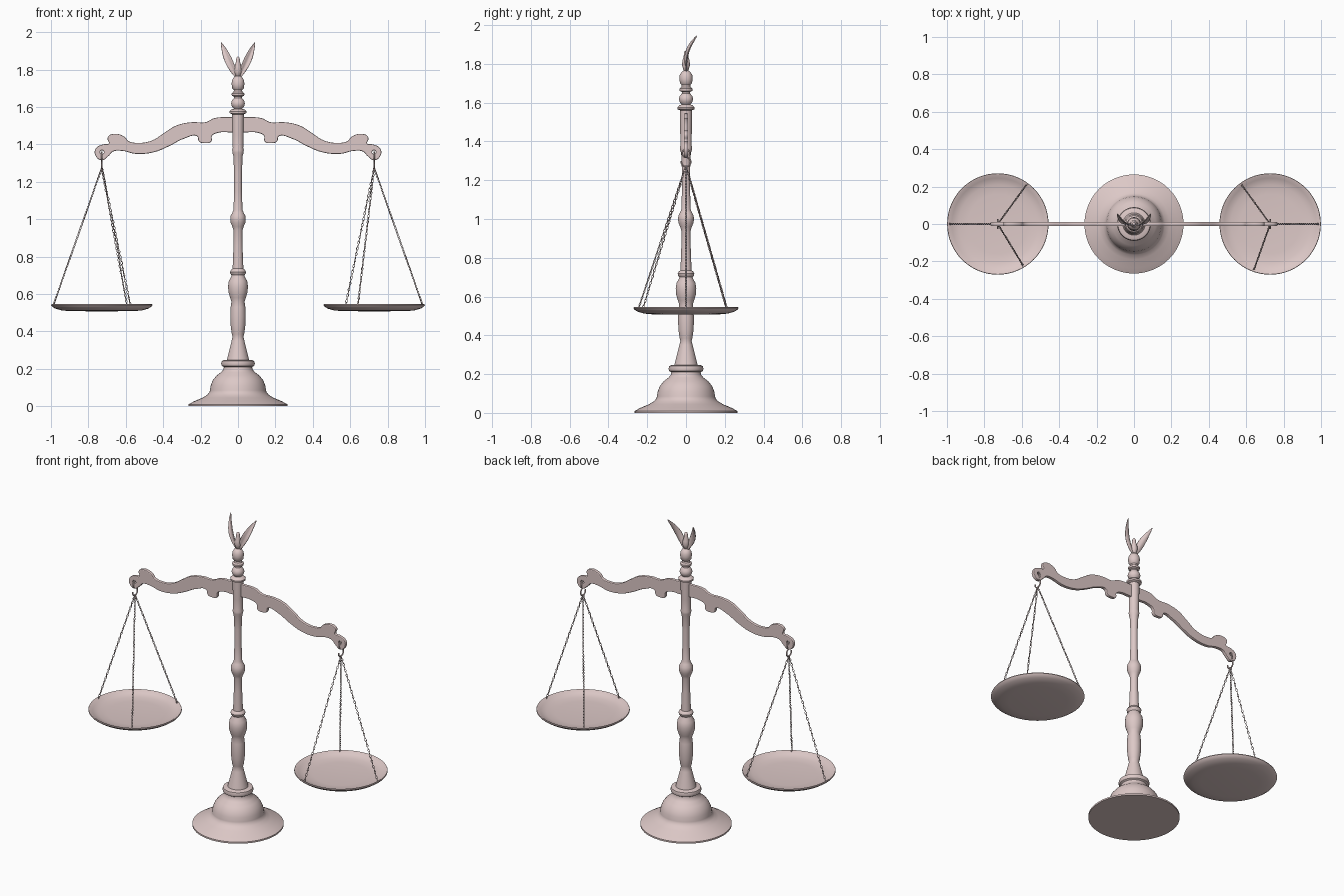
import bpy, bmesh, math
from mathutils import Vector, Matrix

if "Cube" in bpy.data.objects:
    bpy.data.objects.remove(bpy.data.objects["Cube"])

mat = bpy.data.materials.new("rose_metal")
mat.diffuse_color = (0.72, 0.58, 0.57, 1)
mat.use_nodes = True
mat.node_tree.nodes["Principled BSDF"].inputs["Base Color"].default_value = mat.diffuse_color


def finish(name, bm, angle=35):
    bmesh.ops.recalc_face_normals(bm, faces=bm.faces)
    me = bpy.data.meshes.new(name)
    bm.to_mesh(me)
    bm.free()
    ob = bpy.data.objects.new(name, me)
    bpy.context.collection.objects.link(ob)
    smooth(ob, angle)
    return ob


def smooth(ob, angle=35):
    ob.data.materials.clear()
    ob.data.materials.append(mat)
    bpy.ops.object.select_all(action='DESELECT')
    ob.select_set(True)
    bpy.context.view_layer.objects.active = ob
    bpy.ops.object.shade_smooth_by_angle(angle=math.radians(angle))


def lathe(name, profile, segs=48, x=0, angle=35):
    """Revolve (radius, z) pairs; radius 0 ends become poles."""
    bm = bmesh.new()
    vs = [bm.verts.new((r, 0, z)) for r, z in profile]
    es = [bm.edges.new(p) for p in zip(vs, vs[1:])]
    bmesh.ops.spin(bm, geom=vs + es, cent=(0, 0, 0), axis=(0, 0, 1),
                   angle=2 * math.pi, steps=segs, use_merge=True)
    bmesh.ops.remove_doubles(bm, verts=bm.verts, dist=1e-5)
    bmesh.ops.translate(bm, verts=bm.verts, vec=(x, 0, 0))
    return finish(name, bm, angle)


def curve_mesh(name, cu):
    """Turn a curve into a smooth mesh object."""
    tmp = bpy.data.objects.new(name + "_curve", cu)
    bpy.context.collection.objects.link(tmp)
    dg = bpy.context.evaluated_depsgraph_get()
    me = bpy.data.meshes.new_from_object(tmp.evaluated_get(dg))
    bpy.data.objects.remove(tmp)
    ob = bpy.data.objects.new(name, me)
    bpy.context.collection.objects.link(ob)
    smooth(ob, 40)
    return ob


# Base
lathe("base", [(0, 0), (.265, 0), (.265, .01), (.235, .026), (.19, .045), (.165, .06), (.152, .075),
               (.15, .085), (.146, .11), (.135, .138), (.115, .163), (.09, .182), (.077, .198),
               (.076, .21), (.086, .216), (.09, .228), (.086, .242), (.07, .248), (0, .248)])
# Turned column
lathe("column", [(0, .24), (.06, .246), (.054, .27), (.044, .31), (.034, .35), (.029, .372), (.033, .385),
                 (.039, .43), (.041, .48), (.039, .53), (.035, .56), (.042, .58), (.051, .61),
                 (.053, .64), (.049, .67), (.037, .69), (.034, .7), (.041, .708), (.043, .718),
                 (.038, .728), (.029, .735), (.027, .78), (.024, .86), (.024, .94), (.03, .96),
                 (.039, .98), (.041, 1.0), (.039, 1.018), (.03, 1.035), (.024, 1.05), (.021, 1.15),
                 (.021, 1.25), (.025, 1.34), (.03, 1.355), (.031, 1.37), (.028, 1.382),
                 (.03, 1.45), (.031, 1.56), (.044, 1.566), (.045, 1.576), (.036, 1.585),
                 (.022, 1.59), (.033, 1.603), (.037, 1.618), (.033, 1.633), (.021, 1.648),
                 (.021, 1.655), (.033, 1.66), (.034, 1.672), (.024, 1.68), (.022, 1.69),
                 (.031, 1.7), (.034, 1.72), (.033, 1.74), (.024, 1.757), (.012, 1.765), (0, 1.766)])
# Finial bud
lathe("finial_bud", [(0, 1.755), (.012, 1.765), (.02, 1.79), (.019, 1.815), (.012, 1.838),
                     (.011, 1.852), (.007, 1.865), (0, 1.87)], 20, angle=60)

# Finial leaves, cupped and leaning to the back
PATH = [(.006, 0, 1.755), (.028, -.006, 1.8), (.052, -.002, 1.85), (.073, .02, 1.9), (.092, .058, 1.948)]
WIDTH = [.006, .019, .024, .017, .001]
for side, label in ((-1, "left"), (1, "right")):
    bm = bmesh.new()
    rows = []
    for (x, y, z), w in zip(PATH, WIDTH):
        across = Vector((.85, .2, -.48)) * w
        row = []
        for t in (-1, -.5, 0, .5, 1):
            p = Vector((x, y + .45 * w * (1 - abs(t)), z)) + across * t
            row.append(bm.verts.new((p.x * side, p.y, p.z)))
        rows.append(row)
    for a, b in zip(rows, rows[1:]):
        for i in range(4):
            bm.faces.new((a[i], a[i + 1], b[i + 1], b[i]))
    leaf = finish("finial_leaf_" + label, bm, 60)
    sol = leaf.modifiers.new("thickness", 'SOLIDIFY')
    sol.thickness, sol.offset = .007, 0
    leaf.modifiers.new("soften", 'SUBSURF').levels = 1

# Beam: scrolled flat outline with an eye at each end
HALF = [(.04, 1.54), (.125, 1.535), (.17, 1.514), (.25, 1.513), (.33, 1.495), (.39, 1.458),
        (.46, 1.415), (.545, 1.403), (.588, 1.413), (.612, 1.438), (.67, 1.45), (.692, 1.435),
        (.686, 1.402), (.722, 1.394), (.756, 1.375), (.758, 1.342), (.728, 1.32), (.697, 1.34),
        (.67, 1.366), (.62, 1.37), (.545, 1.354), (.45, 1.363), (.37, 1.395), (.29, 1.435),
        (.215, 1.447), (.204, 1.418), (.175, 1.411), (.148, 1.417), (.144, 1.447), (.1, 1.468), (.04, 1.469)]
cu = bpy.data.curves.new("beam", 'CURVE')
cu.dimensions, cu.fill_mode = '2D', 'BOTH'
cu.extrude, cu.bevel_depth, cu.bevel_resolution, cu.resolution_u = .006, .005, 1, 5
hole = [(.727 + .015 * math.cos(a), 1.358 + .015 * math.sin(a)) for a in (0, 1.571, 3.1416, 4.712)]
flip = lambda pts: [(-x, z) for x, z in reversed(pts)]
for pts in (HALF + flip(HALF), hole, flip(hole)):
    sp = cu.splines.new('BEZIER')
    sp.bezier_points.add(len(pts) - 1)
    sp.use_cyclic_u = True
    for bp, (x, z) in zip(sp.bezier_points, pts):
        bp.co = (x, z, 0)
        bp.handle_left_type = bp.handle_right_type = 'AUTO'
beam = curve_mesh("beam", cu)
beam.data.transform(Matrix.Rotation(math.pi / 2, 4, 'X'))


# Chain: alternating oval links between two points
def add_chain(bm, start, end, pitch=.0165, seg=12, ring=5):
    d = end - start
    n = round(d.length / pitch)
    rot = d.to_track_quat('X', 'Y').to_matrix().to_4x4()
    for k in range(n):
        m = Matrix.Translation(start + d * (k + .5) / n) @ rot @ Matrix.Rotation(k % 2 * math.pi / 2 + .785, 4, 'X')
        g = []
        for i in range(seg):
            a = 2 * math.pi * i / seg
            row = []
            for j in range(ring):
                b = 2 * math.pi * j / ring
                o = .0018 * math.cos(b)
                row.append(bm.verts.new(m @ Vector(((.0095 + o) * math.cos(a), (.0047 + o) * math.sin(a),
                                                    .0018 * math.sin(b)))))
            g.append(row)
        for i in range(seg):
            for j in range(ring):
                i2, j2 = (i + 1) % seg, (j + 1) % ring
                bm.faces.new((g[i][j], g[i2][j], g[i2][j2], g[i][j2]))


# Hook, chains and pan on each side
CX = .728
ENDS = {"left": [(-.26, 0), (.153, .21), (.135, -.222)],
        "right": [(.26, 0), (-.153, .21), (-.087, -.245)]}
for side, label in ((-1, "left"), (1, "right")):
    cx = side * CX
    arc = [(.02, 1.338, math.radians(a)) for a in range(-30, 271, 20)]
    arc += [(.024, 1.294, math.radians(a)) for a in range(90, -191, -20)]
    cu = bpy.data.curves.new("hook", 'CURVE')
    cu.dimensions = '3D'
    cu.bevel_depth, cu.bevel_resolution, cu.use_fill_caps = .0042, 2, True
    sp = cu.splines.new('POLY')
    sp.points.add(len(arc) - 1)
    for p, (r, z, a) in zip(sp.points, arc):
        p.co = (cx, r * math.cos(a), z + r * math.sin(a), 1)
    curve_mesh("hook_" + label, cu)

    bm = bmesh.new()
    for ex, ey in ENDS[label]:
        add_chain(bm, Vector((cx, 0, 1.274)), Vector((cx + ex, ey, .538)))
    finish("chains_" + label, bm, 80)

    lathe("pan_" + label, [(0, .507), (.17, .508), (.215, .512), (.25, .522), (.266, .533), (.271, .54),
                           (.269, .545), (.262, .544), (.245, .532), (.21, .522), (.16, .518), (0, .517)],
          64, cx, 50)
